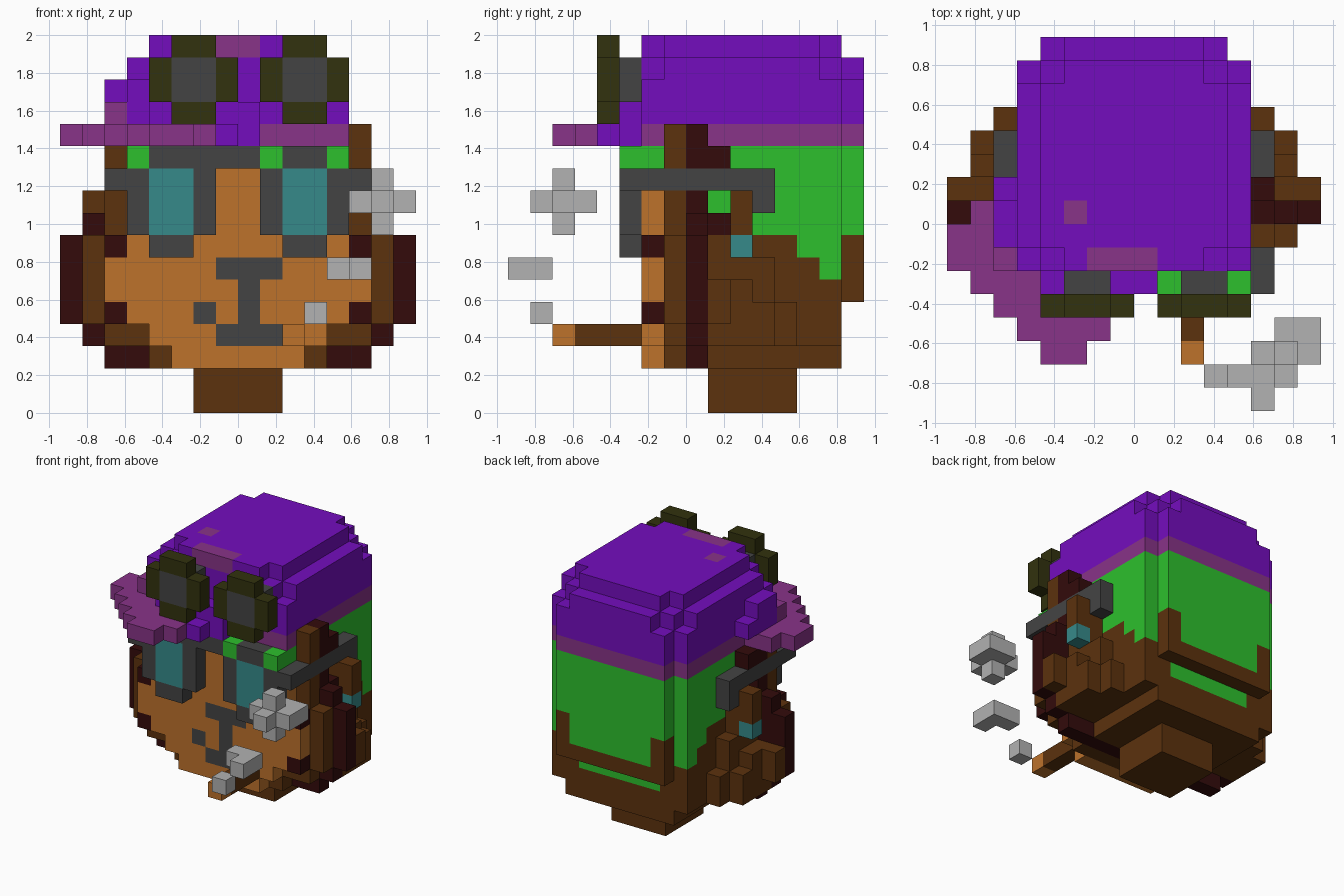
import bpy
import bmesh
from mathutils import Vector

if "Cube" in bpy.data.objects:
    bpy.data.objects.remove(bpy.data.objects["Cube"], do_unlink=True)

UNIT = 2 / 17          # edge of one block
WIDTH = 16             # blocks across x and y

COLOURS = {"purple": "740DBE", "mauve": "883388", "olive": "32320E", "grey": "444444",
           "green": "2DC02D", "teal": "368A8A", "orange": "BD722B", "brown": "5C320D",
           "maroon": "330B0B", "smoke": "B2B2B2"}
LETTERS = {"o": "orange", "m": "maroon", "g": "grey", "t": "teal", "k": "olive"}
NAMES = list(COLOURS)


def linear(code):
    return (code / 255 / 12.92) if code < 11 else ((code / 255 + 0.055) / 1.055) ** 2.4


def make_material(name):
    rgba = [linear(c) for c in bytes.fromhex(COLOURS[name])] + [1]
    mat = bpy.data.materials.new(name)
    mat.use_nodes = True
    mat.diffuse_color = rgba
    bsdf = next(n for n in mat.node_tree.nodes if n.type == "BSDF_PRINCIPLED")
    bsdf.inputs["Base Color"].default_value = rgba
    bsdf.inputs["Roughness"].default_value = 0.9
    return mat


MATERIALS = [make_material(name) for name in NAMES]
cells = {}             # block position -> (part, colour)


def span(value):
    first, last = value if isinstance(value, tuple) else (value, value)
    return range(first, last + 1)


def box(part, colour, x, y, z, mirror=False):
    """Fill an inclusive range of blocks, optionally on both sides."""
    for i in span(x):
        for j in span(y):
            for k in span(z):
                cells[i, j, k] = (part, colour)
                if mirror:
                    cells[WIDTH - 1 - i, j, k] = (part, colour)


def centred(part, colour, inset, y, z):
    box(part, colour, (inset, WIDTH - 1 - inset), y, z)


def drawing(part, y, top, rows):
    """Fill one upright slice from a letter drawing, top row first."""
    for drop, row in enumerate(rows):
        for i, letter in enumerate(row):
            if letter in LETTERS:
                box(part, LETTERS[letter], i, y, top - drop)


# neck and skull
centred("neck", "brown", inset=6, y=(9, 12), z=(0, 1))
centred("skull", "brown", inset=4, y=(9, 14), z=2)
centred("skull", "brown", inset=3, y=(9, 14), z=(3, 7))

# hair, its brown hem and the nape strip
centred("hair", "green", inset=3, y=(6, 14), z=(8, 11))
centred("hair", "green", inset=4, y=15, z=(8, 11))
centred("hair", "green", inset=3, y=(13, 14), z=7)
centred("hair", "green", inset=3, y=14, z=6)
centred("hair_hem", "brown", inset=4, y=15, z=(5, 7))
centred("hair", "green", inset=5, y=15, z=(6, 7))
centred("hair", "green", inset=5, y=14, z=4)
box("hair", "green", x=12, y=5, z=11, mirror=True)
box("hair", "green", x=9, y=5, z=11)

# mane rings around the face
for inset, z in ((4, 2), (2, 3), (1, (4, 7)), (2, (8, 12))):
    centred("inner_mane", "brown", inset, y=7, z=z)
for inset, z in ((2, 2), (1, 3), (0, (4, 7)), (1, 8), (2, (9, 12))):
    centred("outer_mane", "maroon", inset, y=8, z=z)
for z in (8, 11):
    box("outer_mane", "maroon", x=13, y=9, z=z, mirror=True)

# side locks, stepping back from the mane
box("side_locks", "brown", x=13, y=(9, 10), z=(3, 7), mirror=True)
box("side_locks", "brown", x=13, y=11, z=(3, 6), mirror=True)
box("side_locks", "brown", x=13, y=12, z=(3, 4), mirror=True)
box("side_locks", "brown", x=14, y=(9, 10), z=(3, 5), mirror=True)
box("side_locks", "brown", x=14, y=11, z=(3, 4), mirror=True)
box("side_locks", "brown", x=15, y=9, z=(4, 5), mirror=True)

# ears with earrings
box("ears", "brown", x=(13, 14), y=10, z=(8, 9), mirror=True)
box("earrings", "teal", x=14, y=10, z=7, mirror=True)

# face with painted nose and mouth
drawing("face", y=6, top=10, rows=(
    "...oooooooooo...",
    "...oooooooooo...",
    "...oooooooooo...",
    "..moooooooooom..",
    "..ooooogggoooo..",
    "..oooooogooooo..",
    "..mooogogoooom..",
    "....ooogggoo....",
    ".....oooooo....."))

# glasses and their arms
drawing("glasses", y=5, top=11, rows=(
    "....ggggg.gg....",
    "..ggttg..gttgg..",
    "...gttg..gttg...",
    "...gttg..gttg...",
    "....gg....gg...."))
box("glasses_arms", "grey", x=13, y=(5, 11), z=10, mirror=True)
box("glasses_arms", "grey", x=13, y=11, z=9, mirror=True)

# cap: band, then stepped crown
centred("cap_band", "mauve", inset=3, y=(6, 14), z=12)
centred("cap_band", "mauve", inset=4, y=15, z=12)
centred("cap", "purple", inset=3, y=(6, 14), z=(13, 14))
centred("cap", "purple", inset=4, y=15, z=(13, 14))
for inset, z in ((3, 15), (4, 16)):
    centred("cap", "purple", inset, y=(7, 13), z=z)
    for y in (6, 14):
        centred("cap", "purple", inset + 1, y=y, z=z)
centred("cap", "purple", inset=5, y=15, z=15)
box("cap", "purple", x=2, y=(7, 8), z=(13, 14))
box("cap", "purple", x=2, y=9, z=13)
box("cap", "purple", x=(4, 8), y=5, z=13)
box("cap_patch", "mauve", x=(6, 8), y=6, z=16)
box("cap_patch", "mauve", x=5, y=8, z=16)

# visor turned to one side
for y, x in ((8, (1, 2)), (7, (0, 2)), (6, (0, 2)), (5, (1, 6)),
             (4, (2, 6)), (3, (3, 6)), (2, (4, 5))):
    box("visor", "mauve", x, y, z=12)
box("visor", "mauve", x=2, y=6, z=13)
box("cap", "purple", x=(7, 8), y=5, z=12)
box("cap", "purple", x=7, y=4, z=12)

# goggles on the cap
drawing("goggles", y=4, top=16, rows=(
    ".....kk...kk....",
    "....kggk.kggk...",
    "....kggk.kggk...",
    ".....kk...kk...."))
for x in ((5, 6), (10, 11)):
    box("goggles", "grey", x, y=5, z=(14, 15))

# cigar
box("cigar", "brown", x=10, y=(3, 5), z=3)
box("cigar", "orange", x=10, y=2, z=3)

# smoke puffs rising from the cigar
box("small_puff", "smoke", x=11, y=1, z=4)
box("middle_puff", "smoke", x=(12, 13), y=1, z=6)
box("middle_puff", "smoke", x=13, y=0, z=6)
box("large_puff", "smoke", x=(13, 15), y=2, z=9)
box("large_puff", "smoke", x=14, y=(1, 3), z=9)
box("large_puff", "smoke", x=15, y=3, z=9)
box("large_puff", "smoke", x=14, y=2, z=(8, 10))


def build(part):
    """Make one object from the exposed sides of a part's blocks."""
    bm = bmesh.new()
    corners = {}

    def corner(p):
        if p not in corners:
            half = WIDTH / 2
            corners[p] = bm.verts.new(Vector((p[0] - half, p[1] - half, p[2])) * UNIT)
        return corners[p]

    for cell, (owner, colour) in cells.items():
        if owner != part:
            continue
        for axis in range(3):
            for side in (0, 1):
                near = list(cell)
                near[axis] += 2 * side - 1
                if tuple(near) in cells:
                    continue
                loop = []
                for a, b in ((0, 0), (1, 0), (1, 1), (0, 1)):
                    p = list(cell)
                    p[axis] += side
                    p[(axis + 1) % 3] += a
                    p[(axis + 2) % 3] += b
                    loop.append(corner(tuple(p)))
                face = bm.faces.new(loop if side else loop[::-1])
                face.material_index = NAMES.index(colour)
    mesh = bpy.data.meshes.new(part)
    bm.to_mesh(mesh)
    bm.free()
    for mat in MATERIALS:
        mesh.materials.append(mat)
    bpy.context.collection.objects.link(bpy.data.objects.new(part, mesh))


for part in sorted({owner for owner, colour in cells.values()}):
    build(part)
